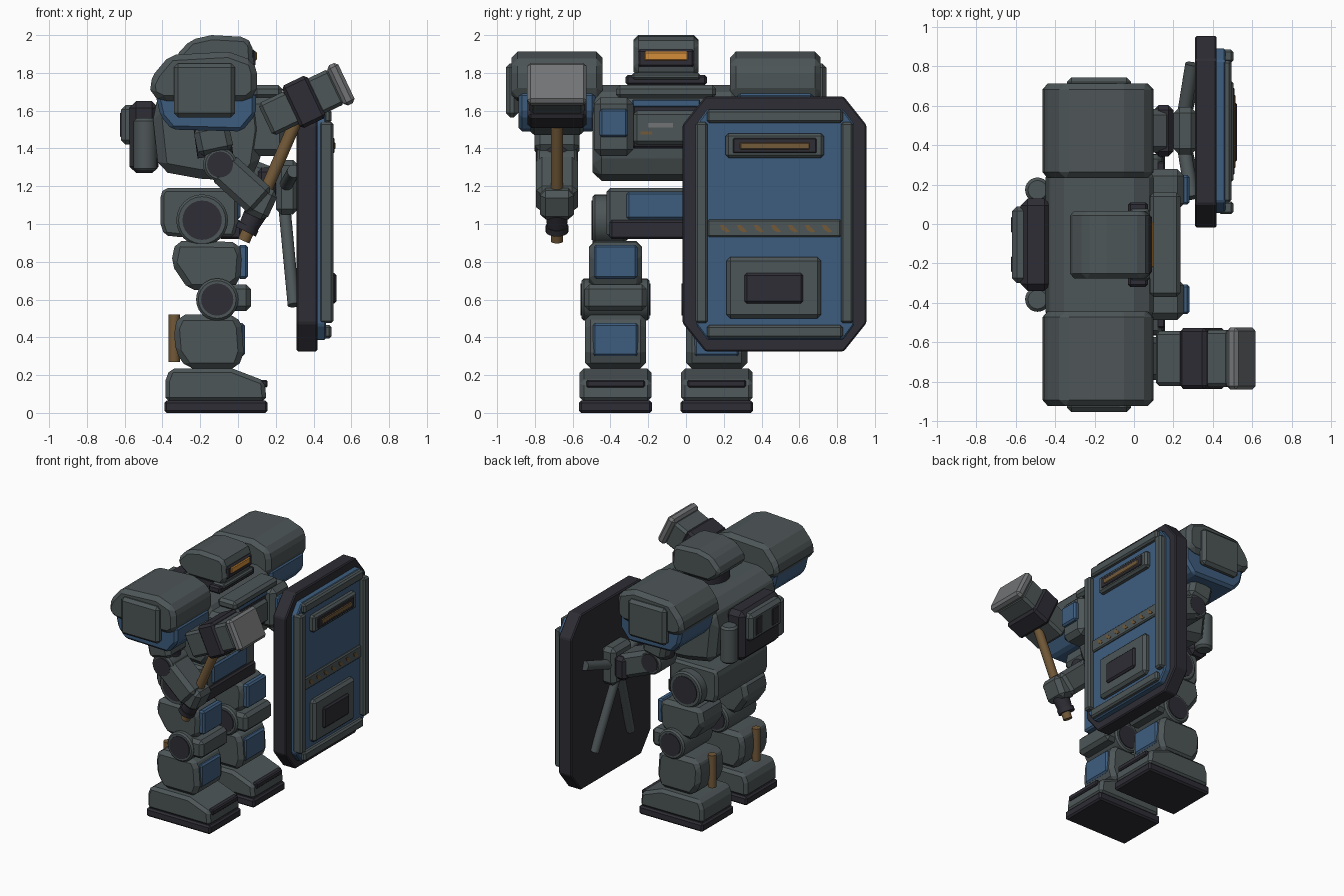
import bpy, bmesh, math
from mathutils import Vector, Matrix

if "Cube" in bpy.data.objects:
    bpy.data.objects.remove(bpy.data.objects["Cube"])

MID = -0.105  # y of the body's centre plane


def material(name, rgb):
    m = bpy.data.materials.new(name)
    m.use_nodes = True
    m.diffuse_color = (*rgb, 1)
    m.node_tree.nodes["Principled BSDF"].inputs["Base Color"].default_value = (*rgb, 1)
    return m


GREY = material("armour grey", (.075, .092, .095))
DARK = material("dark metal", (.027, .026, .035))
BLUE = material("panel blue", (.048, .11, .21))
GOLD = material("dull gold", (.17, .10, .04))
GLOW = material("visor orange", (.65, .27, .04))
PALE = material("pale steel", (.17, .175, .18))


def finish(name, bm, mat, bevel=0, smooth=False):
    bmesh.ops.recalc_face_normals(bm, faces=bm.faces)
    me = bpy.data.meshes.new(name)
    bm.to_mesh(me)
    bm.free()
    me.materials.append(mat)
    ob = bpy.data.objects.new(name, me)
    bpy.context.collection.objects.link(ob)
    if bevel:
        b = ob.modifiers.new("chamfer", "BEVEL")
        b.width, b.segments, b.limit_method = bevel, 1, "ANGLE"
        b.angle_limit = math.radians(25)
    if smooth:
        bpy.ops.object.select_all(action="DESELECT")
        bpy.context.view_layer.objects.active = ob
        ob.select_set(True)
        bpy.ops.object.shade_smooth_by_angle(angle=math.radians(35))
    return ob


def box(name, x, y, z, mat, bevel=.012):
    """Box from (low, high) ranges."""
    bm = bmesh.new()
    bmesh.ops.create_cube(bm, size=1)
    for v in bm.verts:
        v.co = Vector([(a + b) / 2 + c * (b - a) for (a, b), c in zip((x, y, z), v.co)])
    return finish(name, bm, mat, bevel)


def tilted(name, centre, size, degrees, mat, bevel=.015):
    """Box pitched upward in the xz plane."""
    bm = bmesh.new()
    bmesh.ops.create_cube(bm, size=1)
    mtx = Matrix.Translation(centre) @ Matrix.Rotation(-math.radians(degrees), 4, "Y") @ Matrix.Diagonal((*size, 1))
    bmesh.ops.transform(bm, matrix=mtx, verts=bm.verts)
    return finish(name, bm, mat, bevel)


def prism(name, pts, lo, hi, mat, bevel=.02, axis="y"):
    """Extrude an xz outline along y, or a yz outline along x."""
    bm = bmesh.new()
    place = (lambda p, d: (p[0], d, p[1])) if axis == "y" else (lambda p, d: (d, *p))
    f = bm.faces.new([bm.verts.new(place(p, lo)) for p in pts])
    ext = bmesh.ops.extrude_face_region(bm, geom=[f])
    step = Vector(place((0, 0), hi - lo))
    bmesh.ops.translate(bm, vec=step, verts=[g for g in ext["geom"] if isinstance(g, bmesh.types.BMVert)])
    return finish(name, bm, mat, bevel)


def rod(name, p, q, r, mat, r2=None, bevel=0):
    p, q = Vector(p), Vector(q)
    bm = bmesh.new()
    bmesh.ops.create_cone(bm, cap_ends=True, segments=24, radius1=r, radius2=r if r2 is None else r2, depth=(q - p).length)
    rot = Vector((0, 0, 1)).rotation_difference(q - p).to_matrix().to_4x4()
    bmesh.ops.transform(bm, matrix=Matrix.Translation((p + q) / 2) @ rot, verts=bm.verts)
    return finish(name, bm, mat, bevel, True)


def hub(name, x, z, y, half, r):
    """Round joint across y with dark end faces."""
    rod(name, (x, y - half, z), (x, y + half, z), r, GREY, bevel=.012)
    rod(name + "_cap", (x, y - half - .006, z), (x, y + half + .006, z), r * .76, DARK)


for side, s in (("right", -1), ("left", 1)):
    def n(part):
        return side + "_" + part

    # Leg
    y = MID + s * .268
    def span(h):
        return y - h, y + h
    box(n("sole"), (-.39, .157), span(.193), (0, .065), DARK)
    prism(n("foot"), [(-.385, .06), (-.385, .17), (-.36, .235), (-.03, .235), (.14, .17), (.152, .06)],
          *span(.19), GREY, .022)
    box(n("toe_strip"), (.1, .157), span(.155), (.135, .175), DARK, .008)
    prism(n("shin"), [(-.27, .235), (0, .235), (.03, .32), (.02, .46), (-.01, .52), (-.31, .52), (-.34, .45), (-.33, .32)],
          *span(.162), GREY, .03)
    box(n("shin_panel"), (-.02, .036), span(.12), (.30, .475), BLUE)
    rod(n("calf_piston"), (-.338, y, .27), (-.338, y, .52), .03, GOLD)
    hub(n("knee"), -.11, .6, y, .18, .112)
    box(n("knee_pad"), (-.06, .068), span(.165), (.54, .68), GREY, .025)
    prism(n("thigh"), [(-.26, .65), (-.05, .65), (.015, .7), (.025, .84), (0, .905), (-.33, .91), (-.355, .79)],
          *span(.14), GREY, .03)
    box(n("thigh_panel"), (0, .052), span(.115), (.71, .89), BLUE)
    hub(n("hip_joint"), -.19, 1.02, MID + s * .30, .09, .137)

    # Shoulder
    y = MID + s * .578
    prism(n("shoulder_guard"), [(-.47, 1.74), (-.44, 1.80), (-.36, 1.895), (-.05, 1.912), (.08, 1.865), (.1, 1.8),
          (.1, 1.69), (.05, 1.65), (-.4, 1.65), (-.46, 1.68)], *span(.24), GREY, .035)
    prism(n("shoulder_skirt"), [(-.44, 1.7), (.095, 1.7), (.095, 1.58), (.02, 1.49), (-.35, 1.5), (-.41, 1.57)],
          *span(.205), BLUE, .02)
    edge = y + s * .235
    box(n("shoulder_plate"), (-.34, -.015), sorted((edge - s * .03, edge + s * .036)), (1.565, 1.85), GREY, .022)

    # Upper arm and elbow
    rod(n("arm_joint"), (-.15, y, 1.58), (-.12, y, 1.36), .095, DARK)
    tilted(n("upper_arm"), (-.13, y, 1.45), (.19, .24, .16), 12, GREY, .03)
    hub(n("elbow"), -.095, 1.315, y, .105, .09)

    # Chest block and back tank
    y = MID + s * .278
    box(n("chest_block"), (.02, .255), span(.105), (1.36, 1.67), GREY, .035)
    box(n("chest_panel"), (.2, .282), span(.075), (1.46, 1.61), BLUE)
    rod(n("back_tank"), (-.49, y, 1.28), (-.49, y, 1.56), .063, GREY, bevel=.015)


def mid(h):
    return MID - h, MID + h


# Pelvis
prism("pelvis", [(-.41, 1.0), (-.39, .94), (-.3, .93), (-.02, .93), (0, 1.0), (0, 1.19), (-.39, 1.19), (-.41, 1.16)],
      *mid(.315), GREY, .02)
box("pelvis_skirt", (-.1, .02), mid(.3), (.92, 1.02), DARK)
box("pelvis_panel", (-.05, .012), mid(.21), (1.025, 1.17), BLUE)

# Torso
prism("torso", [(-.455, 1.6), (-.42, 1.28), (-.2, 1.24), (.05, 1.225), (.11, 1.3), (.14, 1.5), (.12, 1.68), (0, 1.735),
      (-.3, 1.735), (-.4, 1.7)], *mid(.39), GREY, .05)
box("sternum", (.05, .19), mid(.18), (1.4, 1.66), DARK)
box("sternum_stripe", (.1, .198), mid(.18), (1.62, 1.66), BLUE, .006)
box("sternum_plate", (.1, .215), mid(.175), (1.42, 1.6), GREY, .02)
box("sternum_mark", (.2, .218), (-.2, -.07), (1.51, 1.535), PALE, 0)
box("sternum_pin", (.2, .22), (-.24, -.18), (1.475, 1.49), GOLD, 0)
box("collar_plate", (.08, .235), mid(.265), (1.665, 1.735), GREY, .02)

# Backpack
box("backpack", (-.575, -.42), mid(.235), (1.27, 1.65), DARK, .035)
box("backpack_plate", (-.62, -.52), mid(.195), (1.42, 1.63), GREY, .025)
for dy in (-.1, .1):
    box("backpack_vent", (-.625, -.6), (MID + dy - .04, MID + dy + .04), (1.46, 1.59), DARK, .005)

# Head
rod("neck", (-.12, MID, 1.7), (-.12, MID, 1.83), .15, DARK)
box("chin_guard", (-.03, .07), mid(.215), (1.735, 1.79), DARK)
box("chin_lip", (-.02, .082), mid(.18), (1.765, 1.8), GREY, .01)
prism("helmet", [(-.33, 1.89), (-.25, 1.975), (-.14, 2.0), (.04, 1.99), (.075, 1.955), (.085, 1.83), (.05, 1.78),
      (-.24, 1.78), (-.32, 1.84)], *mid(.172), GREY, .028)
box("visor_frame", (.03, .092), mid(.15), (1.83, 1.925), DARK)
box("visor", (.06, .1), mid(.115), (1.865, 1.912), GLOW, .006)

# Right forearm, fist and hammer
Y = MID - .578
tilted("right_forearm", (.02, Y, 1.21), (.29, .22, .18), -42, GREY, .03)
tilted("right_fist", (.115, Y, 1.12), (.15, .18, .17), -25, GREY, .03)
rod("hammer_handle", (.03, Y, .91), (.34, Y, 1.62), .033, GOLD)
rod("hammer_grip", (.045, Y, .965), (.115, Y, 1.1), .05, DARK, .065)
rod("grip_ring", (.04, Y, .96), (.055, Y, .99), .06, DARK)
for part, a, b, h, w, mat in (("hammer_rear", 0, .18, .19, .28, GREY), ("hammer_band", .15, .3, .25, .31, DARK),
                              ("hammer_front", .28, .42, .205, .29, GREY), ("hammer_face", .41, .475, .235, .315, PALE)):
    t, ang = (a + b) / 2, math.radians(25.4)
    tilted(part, (.145 + t * math.cos(ang), Y, 1.55 + t * math.sin(ang)), (b - a, w, h), 25.4, mat, .018)

# Left forearm and shield mount
Y = MID + .578
tilted("left_forearm", (.03, Y, 1.265), (.28, .22, .18), -22, GREY, .03)
box("left_fist", (.1, .2), (Y - .13, Y + .13), (1.12, 1.3), DARK, .025)
box("shield_mount", (.2, .32), (Y - .12, Y + .12), (1.05, 1.34), GREY, .03)
for s in (-1, 1):
    rod("upper_strut", (.24, Y, 1.18), (.295, Y + s * .34, 1.28), .035, GREY)
    rod("lower_strut", (.24, Y, 1.15), (.295, Y + s * .22, .57), .032, GREY)


# Shield
def octagon(y0, y1, z0, z1, cy, cz):
    return [(y0 + cy, z0), (y1 - cy, z0), (y1, z0 + cz), (y1, z1 - cz),
            (y1 - cy, z1), (y0 + cy, z1), (y0, z1 - cz), (y0, z0 + cz)]


prism("shield_slab", octagon(-.018, .955, .325, 1.675, .12, .15), .31, .42, DARK, .008, "x")
prism("shield_panel", octagon(.055, .89, .385, 1.61, .06, .08), .41, .465, BLUE, .008, "x")
for y in (.05, .82):
    box("shield_side_rail", (.43, .505), (y, y + .065), (.475, 1.54), GREY)
for z in (.395, 1.535):
    box("shield_cross_rail", (.43, .495), (.11, .83), (z, z + .07), GREY)
box("slot_frame", (.44, .505), (.21, .73), (1.35, 1.48), GREY, .015)
box("slot", (.49, .511), (.25, .69), (1.375, 1.455), DARK, .005)
box("slot_bar", (.49, .516), (.285, .655), (1.395, 1.432), GOLD, .005)
box("shield_band", (.44, .48), (.115, .82), (.93, 1.025), GREY, .008)
for i in range(7):
    y = .18 + i * .09
    prism("band_stripe", [(y, .995), (y + .02, .995), (y + .055, .96), (y + .035, .955), (y + .01, .97)],
          .476, .484, GOLD, 0, "x")
box("lower_frame", (.44, .505), (.215, .715), (.5, .825), GREY, .02)
box("lower_plate", (.49, .522), (.31, .62), (.58, .74), DARK, .012)
